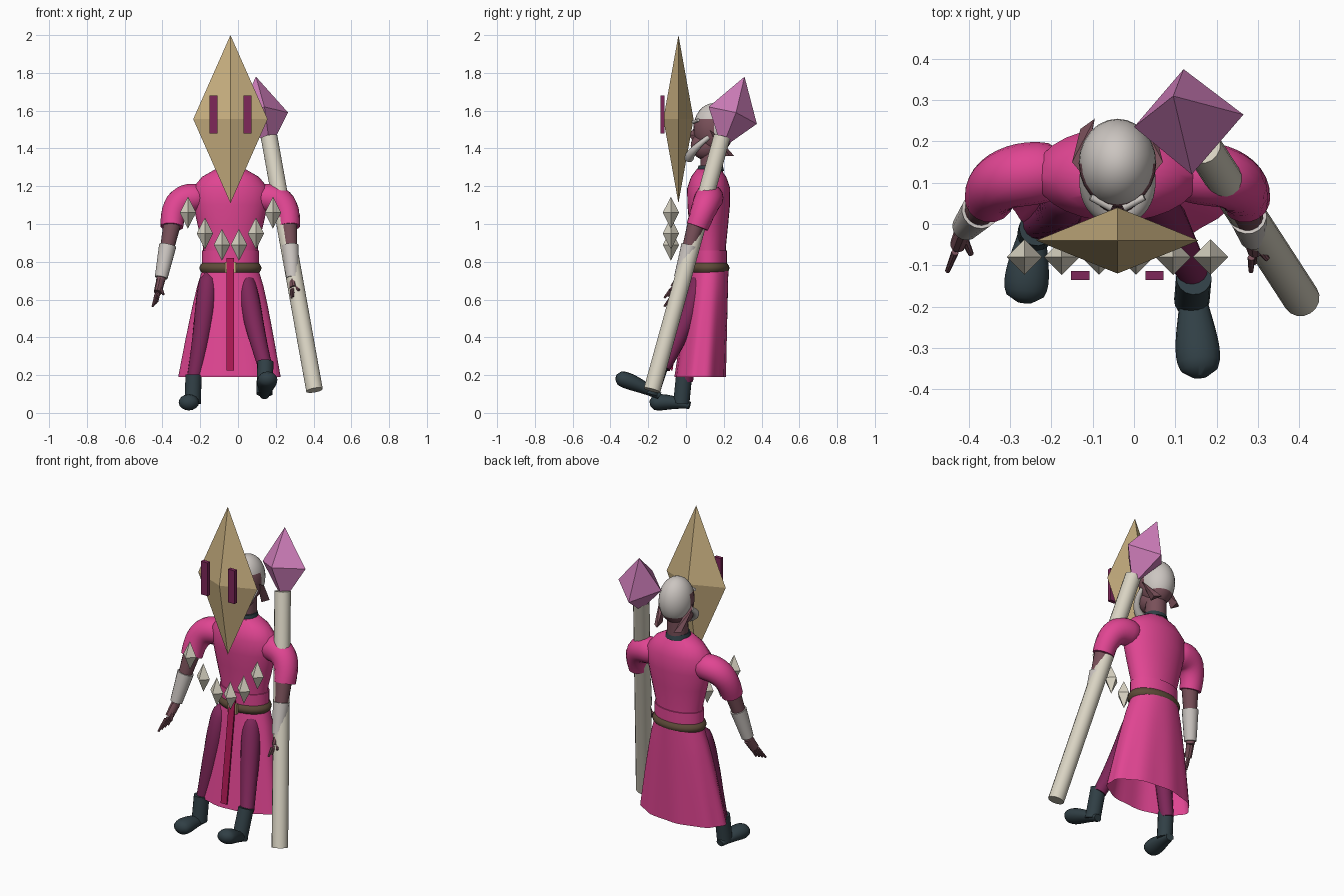
import bpy, bmesh, math
from mathutils import Vector

if "Cube" in bpy.data.objects:
    bpy.data.objects.remove(bpy.data.objects["Cube"])

CENTRE = -.04  # body centre line
SIDES = (("left", 1), ("right", -1))


def material(name, *rgb):
    mat = bpy.data.materials.new(name)
    mat.use_nodes = True
    mat.diffuse_color = (*rgb, 1)
    shader = mat.node_tree.nodes["Principled BSDF"]
    shader.inputs["Base Color"].default_value = (*rgb, 1)
    return mat


PINK = material("pink cloth", .75, .06, .29)
PLUM = material("plum cloth", .21, .02, .1)
CRIMSON = material("crimson sash", .42, .01, .09)
TAN = material("tan mask", .59, .44, .22)
CRYSTAL = material("orchid crystal", .63, .21, .5)
BONE = material("bone", .69, .65, .54)
GREY = material("grey hair", .6, .56, .53)
SKIN = material("mauve skin", .19, .08, .1)
SLATE = material("slate leather", .03, .05, .06)
BROWN = material("brown leather", .11, .07, .04)


def finish(name, bm, mat, smooth=True):
    """Turn a bmesh into a named, coloured object."""
    bmesh.ops.recalc_face_normals(bm, faces=bm.faces)
    mesh = bpy.data.meshes.new(name)
    bm.to_mesh(mesh)
    bm.free()
    mesh.materials.append(mat)
    obj = bpy.data.objects.new(name, mesh)
    bpy.context.collection.objects.link(obj)
    if smooth:
        bpy.ops.object.select_all(action='DESELECT')
        obj.select_set(True)
        bpy.context.view_layer.objects.active = obj
        bpy.ops.object.shade_smooth_by_angle(angle=math.radians(40))
    return obj


def loft(name, mat, rings, sides=20, level=False, caps=True, folds=0):
    """Skin elliptical rings (centre, x radius, y radius) along their path."""
    bm = bmesh.new()
    loops = []
    for i, (centre, rx, ry) in enumerate(rings):
        following = rings[min(i + 1, len(rings) - 1)][0]
        previous = rings[max(i - 1, 0)][0]
        way = Vector((0, 0, 1)) if level else following - previous
        turn = way.to_track_quat('Z', 'Y')
        loop = []
        for k in range(sides):
            angle = math.tau * k / sides
            wave = 1 + folds * i * math.cos(9 * angle)
            offset = Vector((rx * math.cos(angle), ry * math.sin(angle), 0))
            loop.append(bm.verts.new(centre + turn @ (offset * wave)))
        loops.append(loop)
    for lower, upper in zip(loops, loops[1:]):
        for k in range(sides):
            n = (k + 1) % sides
            bm.faces.new((lower[k], lower[n], upper[n], upper[k]))
    if caps:
        bm.faces.new(loops[0])
        bm.faces.new(loops[-1])
    return finish(name, bm, mat)


def tube(name, mat, points, start, end, bulge=0, squash=1, sides=16):
    """Tapered limb through two or three points, swelling near its start."""
    first, last = Vector(points[0]), Vector(points[-1])
    bend = Vector(points[1]) - (first + last) / 2 if len(points) > 2 else Vector()
    steps = 12 if bulge or len(points) > 2 else 1
    rings = []
    for i in range(steps + 1):
        t = i / steps
        radius = start + (end - start) * t + bulge * math.sin(math.pi * math.sqrt(t))
        centre = first.lerp(last, t) + bend * (4 * t * (1 - t))
        rings.append((centre, radius, radius * squash))
    return loft(name, mat, rings, sides)


def hull(name, mat, points):
    bm = bmesh.new()
    for p in points:
        bm.verts.new(p)
    bmesh.ops.convex_hull(bm, input=bm.verts)
    return finish(name, bm, mat, smooth=False)


def diamond(name, mat, centre, rx, ry, rz):
    tips = [Vector(tip) for tip in ((rx, 0, 0), (0, ry, 0), (0, 0, rz))]
    return hull(name, mat, [Vector(centre) + s * tip for s in (-1, 1) for tip in tips])


def box(name, mat, centre, hx, hy, hz):
    corners = [(a * hx, b * hy, c * hz) for a in (-1, 1) for b in (-1, 1) for c in (-1, 1)]
    return hull(name, mat, [Vector(centre) + Vector(corner) for corner in corners])


def ball(name, mat, centre, size):
    bm = bmesh.new()
    bmesh.ops.create_uvsphere(bm, u_segments=24, v_segments=16, radius=1)
    bmesh.ops.scale(bm, vec=size, verts=bm.verts)
    bmesh.ops.translate(bm, vec=centre, verts=bm.verts)
    return finish(name, bm, mat)


def mirrored(s, *points):
    """Place points given by their distance from the body centre line."""
    return [(CENTRE + s * d, y, z) for d, y, z in points]


# Floating mask with eye plates
diamond("mask", TAN, (CENTRE, -.04, 1.555), .197, .08, .445)
for side, s in SIDES:
    box(side + "_mask_eye", PLUM, (CENTRE + s * .09, -.125, 1.58), .022, .011, .1)

# Floating shards in an arc
for i, z in enumerate((.89, .95, 1.06)):
    for side, s in SIDES:
        place, = mirrored(s, (.045 + .09 * i, -.08, z))
        diamond(f"{side}_shard_{i}", BONE, place, .043, .043, .085)

# Staff and tilted crystal
tube("staff", BONE, [(.405, -.18, .12), (.165, .19, 1.46)], .045, .045)
hull("staff_crystal", CRYSTAL, [(.095, .31, 1.78), (.17, .19, 1.4), (.265, .265, 1.59),
                                (0, .235, 1.58), (.14, .12, 1.62), (.12, .375, 1.53)])

# Tunic: depth follows width
loft("tunic", PINK, [(Vector((CENTRE, .12, z)), rx, .03 + .42 * rx) for z, rx in
                     ((.76, .14), (.88, .146), (1, .175), (1.1, .197), (1.19, .2),
                      (1.25, .15), (1.29, .08))], 28, level=True)
loft("tunic_hem", PINK, [(Vector((CENTRE, .12, z)), .15, .097) for z in (.78, .86)],
     28, level=True)

# Skirt: flares and drifts forward toward an open, gently folded hem
skirt_rings = []
for i in range(7):
    t = i / 6
    centre = Vector((CENTRE, .125 - .05 * t, .77 - .58 * t))
    skirt_rings.append((centre, .145 + .125 * t ** .8, .1 + .035 * t))
loft("skirt", PINK, skirt_rings, 54, level=True, caps=False, folds=.004)

# Belt with a rounded edge, buckle and hanging sash
belt_rings = []
for i in range(7):
    swell = .014 * math.sin(math.pi * i / 6)
    belt_rings.append((Vector((CENTRE, .12, .74 + .009 * i)), .15 + swell, .096 + swell))
loft("belt", BROWN, belt_rings, 28, level=True)
box("buckle", TAN, (CENTRE, .008, .77), .03, .008, .03)
hull("sash", CRIMSON, [(CENTRE + s * .02, y + depth, z) for s in (-1, 1)
                       for depth in (0, .009) for y, z in ((0, .82), (-.08, .225))])

# Legs, boot shafts and boots (toe to heel)
LEGS = {
    "right": [(-.16, .08, .74), (-.18, .03, .5), (-.235, 0, .17)],
    "left": [(.04, .08, .74), (.08, 0, .5), (.145, -.12, .24)],
}
BOOTS = {
    "right": [(-.265, -.19, .05), (-.255, -.09, .056), (-.24, .02, .04)],
    "left": [(.16, -.37, .19), (.15, -.26, .15), (.14, -.14, .09)],
}
for side, leg in LEGS.items():
    boot = BOOTS[side]
    tube(side + "_leg", PLUM, leg, .015, .038, bulge=.032)
    tube(side + "_boot", SLATE, boot, .018, .024, bulge=.034, squash=.8)
    ankle, heel = Vector(leg[-1]), Vector(boot[-1])
    cuff = ankle + Vector((0, -.01, .03))
    tube(side + "_boot_shaft", SLATE, [cuff, heel + Vector((0, -.045, .01))], .043, .043)


def hand(side, wrist, tip):
    """Palm with four fingers and a thumb, from wrist to fingertips."""
    wrist, tip = Vector(wrist), Vector(tip)
    knuckle = wrist.lerp(tip, .5)
    tube(side + "_palm", SKIN, [wrist, knuckle], .022, .02, squash=1.3, sides=10)
    for i in range(4):
        spread = Vector((.4, 1, .4)) * (.014 * (i - 1.5))
        tube(f"{side}_finger_{i}", SKIN, [knuckle + spread, tip + spread * 1.4],
             .009, .006, sides=8)
    thumb_tip = knuckle + Vector((.03, -.025, -.01))
    tube(side + "_thumb", SKIN, [wrist.lerp(tip, .2), thumb_tip], .011, .007, sides=8)


# Arms: matching sleeves, then a wrapped forearm and a hand
ARMS = {
    "right": [(-.345, .065, 1.02), (-.41, -.01, .7), (-.44, -.085, .575)],
    "left": [(.265, .06, 1.02), (.29, -.035, .7), (.295, -.085, .62)],
}
for side, s in SIDES:
    sleeve = mirrored(s, (.14, .125, 1.13), (.265, .11, 1.115), (.31, .06, .985))
    tube(side + "_sleeve", PINK, sleeve, .055, .06, bulge=.02)
    elbow, wrist, tip = (Vector(p) for p in ARMS[side])
    tube(side + "_forearm", SKIN, [elbow, wrist], .048, .024)
    tube(side + "_wrap", GREY, [elbow.lerp(wrist, .42), elbow.lerp(wrist, .95)], .046, .034)
    hand(side, wrist, tip)

# Head: hair colour covers the crown and the back
head = ball("head", SKIN, (CENTRE, .147, 1.505), (.094, .108, .135))
head.data.materials.append(GREY)
for face in head.data.polygons:
    crown = face.center.z > 1.56
    nape = face.center.y > .16 and face.center.z > 1.42
    face.material_index = int(crown or nape)
ball("jaw", SKIN, (CENTRE, .105, 1.415), (.068, .08, .075))
tube("neck", SKIN, [(CENTRE, .135, 1.27), (CENTRE, .14, 1.45)], .06, .058)
tube("collar", SLATE, [(CENTRE, .13, 1.28), (CENTRE, .13, 1.31)], .072, .064)
diamond("nose", SKIN, (CENTRE, .05, 1.47), .02, .035, .05)

# Swept-back drooping ears, beard halves and brows
for side, s in SIDES:
    hull(side + "_ear", SKIN, mirrored(s, (.085, .12, 1.5), (.08, .17, 1.43),
                                       (.11, .15, 1.48), (.055, .255, 1.36),
                                       (.09, .23, 1.36), (.07, .18, 1.36)))
    tube(side + "_beard", GREY, mirrored(s, (.08, .12, 1.46), (.06, .05, 1.4),
                                         (0, .015, 1.35)), .012, .026)
    tube(side + "_brow", GREY, mirrored(s, (.015, .04, 1.54), (.065, .065, 1.55)), .01, .008)
